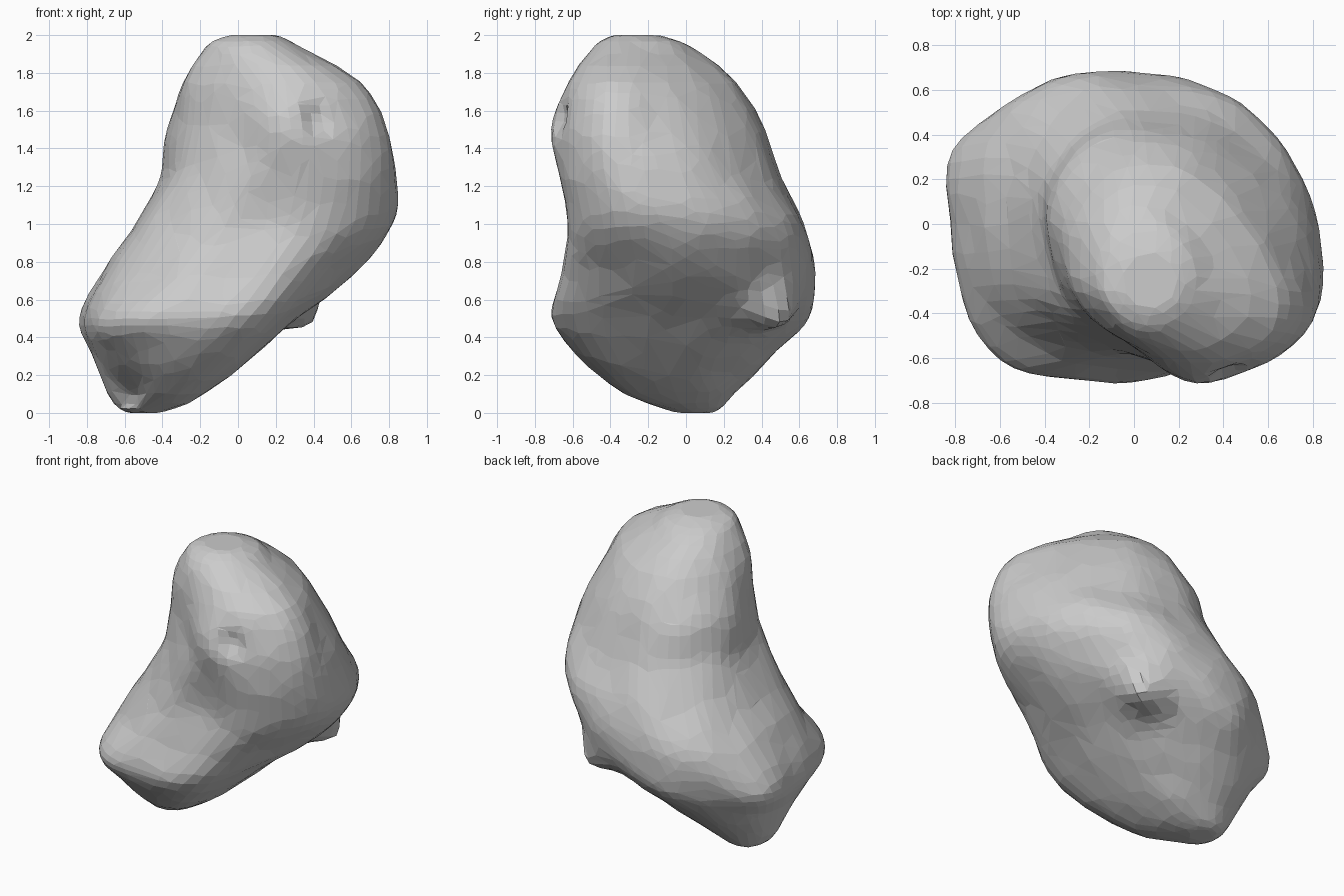
import bpy, bmesh, math
from mathutils import Vector, noise

if "Cube" in bpy.data.objects:
    bpy.data.objects.remove(bpy.data.objects["Cube"])

# Boulder cross-sections: (z, centre x, centre y, radii every 30 degrees from +x)
SECTIONS = [
    (0.10, -0.43, -0.02, (.26, .27, .27, .28, .28, .28, .25, .17, .18, .28, .32, .28)),
    (0.30, -0.35, -0.03, (.43, .45, .48, .49, .48, .46, .41, .42, .46, .53, .58, .47)),
    (0.50, -0.25, 0.00, (.56, .60, .64, .65, .60, .65, .57, .61, .70, .70, .75, .61)),
    (0.75, -0.03, 0.00, (.66, .66, .69, .68, .73, .73, .68, .68, .66, .64, .71, .66)),
    (1.00, 0.12, 0.00, (.69, .65, .64, .62, .67, .69, .66, .67, .62, .60, .70, .75)),
    (1.25, 0.20, -0.08, (.62, .56, .54, .57, .64, .66, .60, .58, .54, .56, .65, .69)),
    (1.50, 0.22, -0.12, (.51, .45, .45, .51, .60, .64, .58, .53, .48, .54, .60, .64)),
    (1.75, 0.18, -0.15, (.40, .34, .34, .40, .46, .47, .47, .46, .43, .45, .51, .53)),
]
CROWN = (1.90, .10, -.20, (.27, .24, .24, .28, .31, .31, .30, .30, .31, .32, .33, .33))
# Local bulges and hollows: (position, push, radius)
BUMPS = [
    ((.28, .45, .58), (.10, .06, -.10), .15),    # underside nub
    ((.29, -.64, 1.52), (0, -.05, 0), .17),      # front knob
    ((.41, -.66, 1.56), (0, .06, 0), .08),       # groove beside knob
]
N = 60


def catmull(a, b, c, d, t):
    return 0.5 * (2 * b + (c - a) * t + (2 * a - 5 * b + 4 * c - d) * t * t
                  + (3 * b - a - 3 * c + d) * t ** 3)


def ring(z, cx, cy, radii):
    pts = []
    for i in range(N):
        f = i * 12 / N
        k = int(f)
        r = catmull(*(radii[(k + j) % 12] for j in (-1, 0, 1, 2)), f - k)
        a = 2 * math.pi * i / N
        pts.append(Vector((cx + r * math.cos(a), cy + r * math.sin(a), z)))
    return pts


# Rounded bottom and top caps complete the stack
stack = [ring(0, -.50, .05, (.07,) * 12), ring(.025, -.48, .03, (.15,) * 12)]
stack += [ring(*s) for s in SECTIONS]
stack += [ring(*CROWN), ring(1.97, .07, -.24, (.21,) * 12),
          ring(2.0, .07, -.25, (.12,) * 12)]

# Smooth interpolation between sections
rings = []
last = len(stack) - 1
for k in range(last):
    q = [stack[max(0, min(last, k + j))] for j in (-1, 0, 1, 2)]
    steps = 6 if 2 <= k < last - 3 else 2
    for s in range(steps):
        rings.append([catmull(*(c[i] for c in q), s / steps) for i in range(N)])
rings.append(stack[-1])


def shape(p):
    out = p.copy()
    for pos, push, r in BUMPS:
        out += Vector(push) * math.exp(-((p - Vector(pos)).length / r) ** 2)
    out += noise.noise_vector(p * 5.0) * 0.01
    out.z = max(0, min(2, out.z))
    return out


# Skin the rings
bm = bmesh.new()
loops = [[bm.verts.new(shape(p)) for p in r] for r in rings]
for lo, hi in zip(loops, loops[1:]):
    for i in range(N):
        j = (i + 1) % N
        bm.faces.new((lo[i], lo[j], hi[j], hi[i]))
bm.faces.new(loops[0][::-1])
bm.faces.new(loops[-1])
bmesh.ops.recalc_face_normals(bm, faces=bm.faces)
mesh = bpy.data.meshes.new("boulder")
bm.to_mesh(mesh)
bm.free()
boulder = bpy.data.objects.new("boulder", mesh)
bpy.context.collection.objects.link(boulder)

# Irregular flat facets
facets = boulder.modifiers.new("facets", 'DECIMATE')
facets.ratio = 0.3
